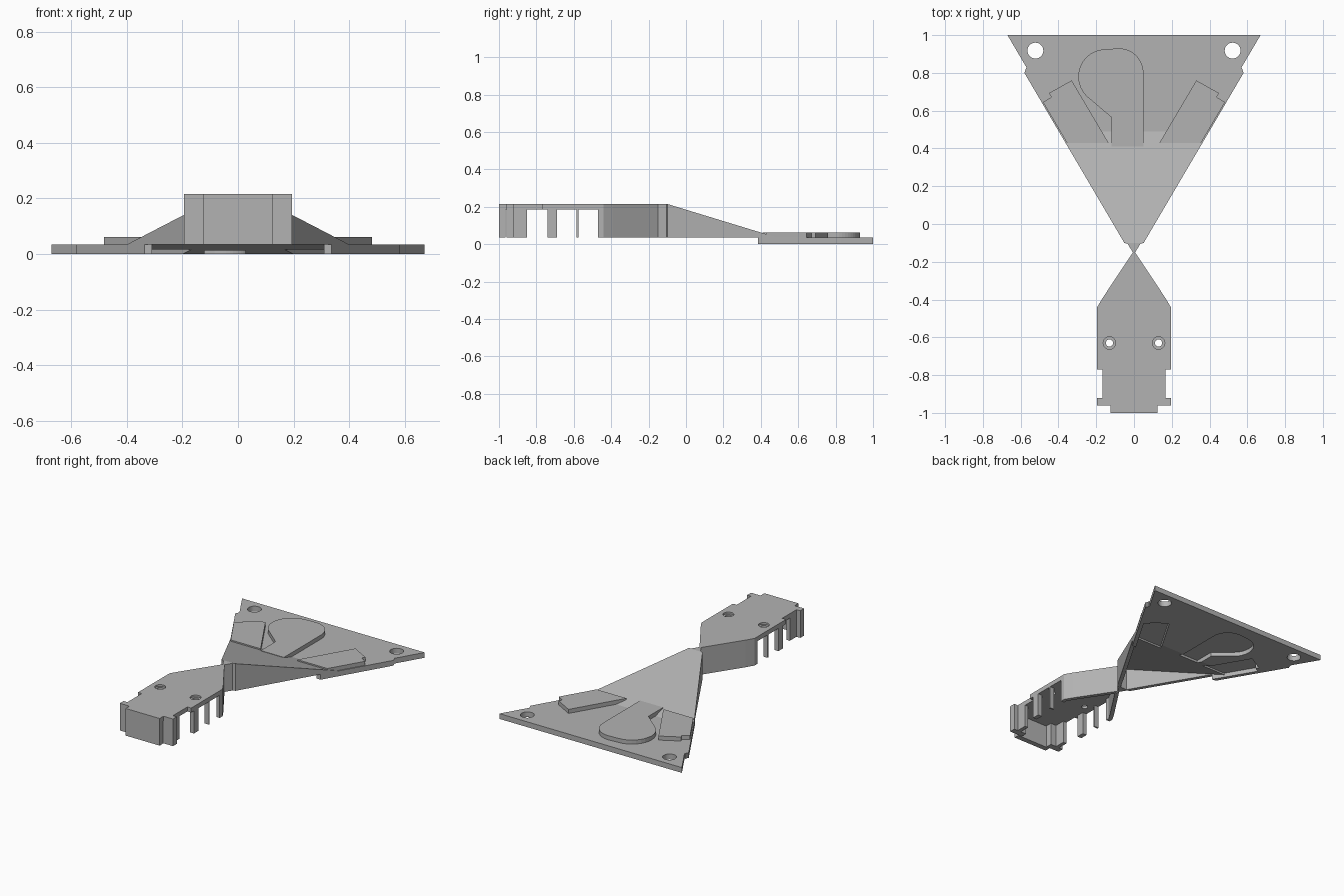
import bpy, bmesh
from math import cos, sin, pi, radians

if "Cube" in bpy.data.objects:
    bpy.data.objects.remove(bpy.data.objects["Cube"])

grey = bpy.data.materials.new("mid_grey")
grey.use_nodes = True
colour = (0.45, 0.45, 0.45, 1)
grey.diffuse_color = colour
grey.node_tree.nodes["Principled BSDF"].inputs["Base Color"].default_value = colour

BASE, TOP, PLATE, PAD = 0.035, 0.215, 0.035, 0.062


def loft(name, ring_a, ring_b):
    """Closed solid between two matching rings of points."""
    bm = bmesh.new()
    a = [bm.verts.new(p) for p in ring_a]
    b = [bm.verts.new(p) for p in ring_b]
    bm.faces.new(a)
    bm.faces.new(b)
    for i in range(len(a)):
        j = (i + 1) % len(a)
        bm.faces.new((a[i], a[j], b[j], b[i]))
    bmesh.ops.recalc_face_normals(bm, faces=bm.faces)
    mesh = bpy.data.meshes.new(name)
    bm.to_mesh(mesh)
    bm.free()
    mesh.materials.append(grey)
    obj = bpy.data.objects.new(name, mesh)
    bpy.context.collection.objects.link(obj)
    return obj


def prism(name, outline, z0, z1):
    return loft(name, [(x, y, z0) for x, y in outline], [(x, y, z1) for x, y in outline])


def box(name, x0, x1, y0, y1, z0=BASE, z1=TOP - 0.03):
    return prism(name, [(x0, y0), (x1, y0), (x1, y1), (x0, y1)], z0, z1)


def arc(cx, cy, r, start, end, n=12):
    angles = [radians(start + (end - start) * i / n) for i in range(n + 1)]
    return [(cx + r * cos(t), cy + r * sin(t)) for t in angles]


def disc(cx, cy, r, z0, z1):
    return prism("cutter", arc(cx, cy, r, 0, 348.75, 31), z0, z1)


def cut(obj, cutter):
    """Subtract a cutter and discard it."""
    cutter.hide_render = True
    mod = obj.modifiers.new("cut", "BOOLEAN")
    mod.operation, mod.solver, mod.object = "DIFFERENCE", "EXACT", cutter
    bpy.context.view_layer.objects.active = obj
    bpy.ops.object.modifier_apply(modifier=mod.name)
    bpy.data.objects.remove(cutter)


def shrink(outline, k):
    cx = sum(p[0] for p in outline) / len(outline)
    cy = sum(p[1] for p in outline) / len(outline)
    return [(cx + (x - cx) * k, cy + (y - cy) * k) for x, y in outline]


def mirrored(outline):
    return [(-x, y) for x, y in outline]


def plate_edge(y):
    return 0.67 - 0.588 * (1 - y)


# Triangular plate: a thin ramp running down to a flat tail
profile = [(-0.1, TOP), (0.49, PLATE), (1, PLATE), (1, 0), (0.51, 0), (-0.1, TOP - 0.035)]
plate = loft("triangular_plate",
             [(-plate_edge(y), y, z) for y, z in profile],
             [(plate_edge(y), y, z) for y, z in profile])

# Side skirts along the sloping edges
skirt = [(-0.1, BASE), (0.385, BASE), (0.385, 0), (0.8, 0), (0.825, 0),
         (0.825, PLATE), (0.8, PLATE), (0.49, PLATE), (-0.1, TOP)]


def skirt_edge(y):
    return plate_edge(y) + (0.028 if y < 0.81 else 0.004)


for side, s in (("left", 1), ("right", -1)):
    loft(side + "_skirt",
         [(s * plate_edge(y), y, z) for y, z in skirt],
         [(s * skirt_edge(y), y, z) for y, z in skirt])

# Raised pads, hollow underneath
wing = [(0.135, 0.43), (0.33, 0.76), (0.45, 0.693), (0.437, 0.672), (0.482, 0.645), (0.355, 0.43)]
drop = ([(-0.12, 0.41), (0.05, 0.41)] + arc(-0.08, 0.8, 0.13, 0, 90)
        + arc(-0.15, 0.78, 0.145, 90, 225) + [(-0.12, 0.565)])
for name, outline in (("left_pad", wing), ("right_pad", mirrored(wing)), ("middle_pad", drop)):
    prism(name, outline, 0.03, PAD)
    cut(plate, prism("cutter", shrink(outline, 0.86), -0.05, 0.028))

# Mounting holes near the tail corners
for s in (1, -1):
    cut(plate, disc(s * 0.522, 0.918, 0.042, -0.1, 0.1))

# Narrow neck between plate and housing
neck = [(0.05, -0.1), (0.034, -0.105), (0.006, -0.15)]
prism("neck", neck + mirrored(neck)[::-1], BASE, TOP)

# Housing roof with countersunk screw holes
half = [(0.006, -0.15), (0.165, -0.39), (0.195, -0.44), (0.195, -0.77), (0.167, -0.77),
        (0.167, -0.92), (0.195, -0.92), (0.195, -0.96), (0.125, -0.96), (0.125, -1)]
roof = prism("housing_roof", half + mirrored(half)[::-1], TOP - 0.03, TOP)
for s in (1, -1):
    cut(roof, disc(s * 0.13, -0.63, 0.033, TOP - 0.012, TOP + 0.1))
    cut(roof, disc(s * 0.13, -0.63, 0.019, 0.1, 0.3))

# Housing walls and posts on both sides
wall = [(0.006, -0.15), (0.165, -0.39), (0.195, -0.44), (0.195, -0.47),
        (0.17, -0.47), (0.17, -0.447), (0.142, -0.4), (0.0, -0.186)]
for side, s in (("left", 1), ("right", -1)):
    prism(side + "_wall", [(s * x, y) for x, y in wall], BASE, TOP - 0.03)
    box(side + "_thin_post", s * 0.165, s * 0.195, -0.585, -0.575)
    box(side + "_wide_post", s * 0.165, s * 0.195, -0.74, -0.69)
    box(side + "_nose_side", s * 0.142, s * 0.167, -0.94, -0.85)
    box(side + "_nose_corner", s * 0.1, s * 0.195, -0.96, -0.92)

# Nose panel closing the front
box("nose_panel", -0.125, 0.125, -1, -0.965)
